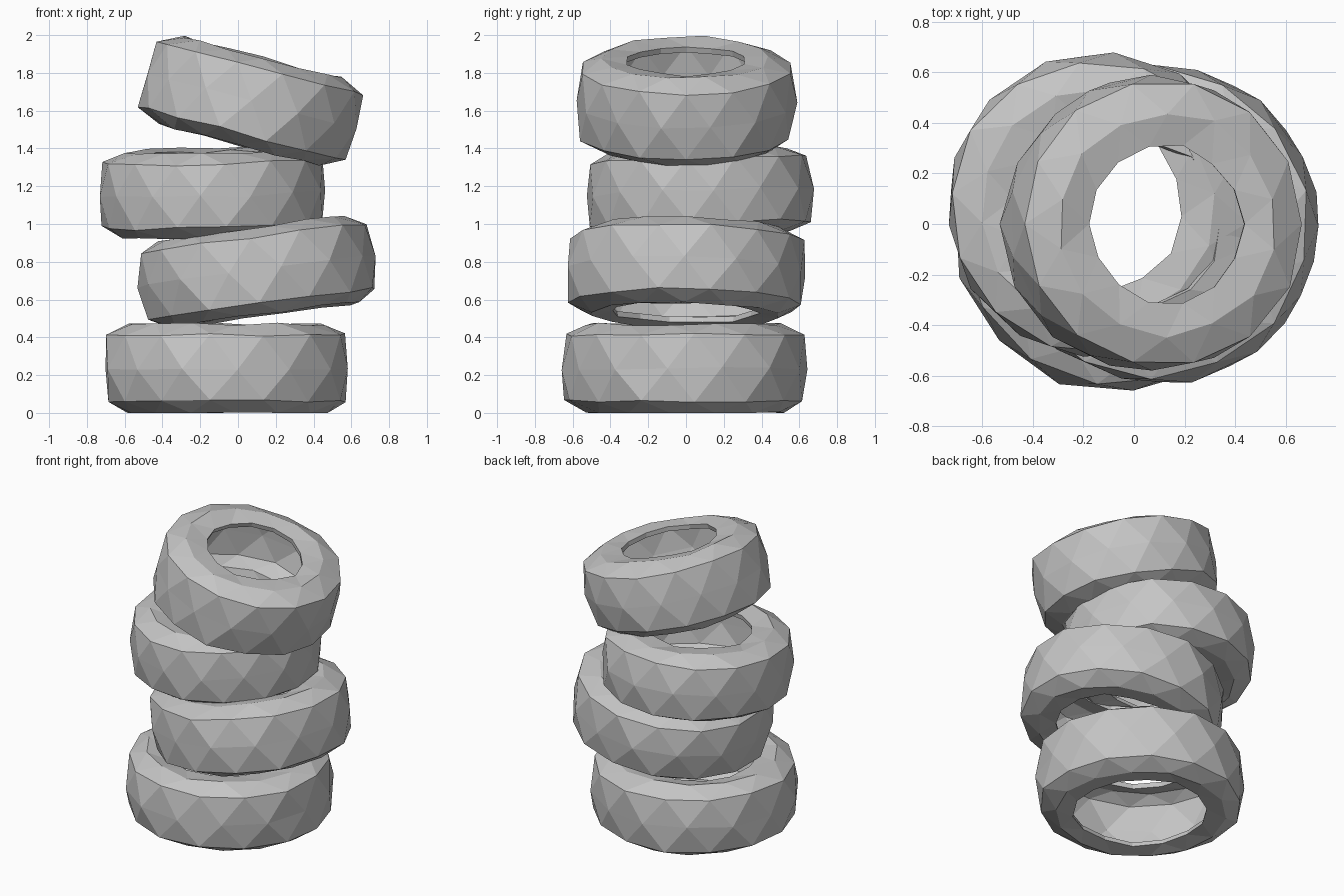
import bpy, bmesh, math, random
from mathutils import Matrix, Vector

if "Cube" in bpy.data.objects:
    bpy.data.objects.remove(bpy.data.objects["Cube"])

random.seed(4)
SIDES = 14

rubber = bpy.data.materials.new("grey rubber")
rubber.diffuse_color = (0.56, 0.56, 0.56, 1)
rubber.use_nodes = True
rubber.node_tree.nodes["Principled BSDF"].inputs["Base Color"].default_value = rubber.diffuse_color


def cross_section(low_rim, top_rim):
    """Thin-walled tyre section: (radius, height, stagger), outer skin then cavity."""
    low_mid, top_mid = (low_rim + 0.99) / 2, (top_rim + 0.99) / 2
    outer = [(low_rim, -0.93, 0), (low_mid, -1.0, 1), (0.975, -0.74, 0), (1.01, 0.0, 1),
             (0.975, 0.76, 0), (top_mid, 1.0, 1), (top_rim, 0.92, 0)]
    inner = [(top_rim + 0.01, 0.79, 0), (top_mid, 0.88, 1), (0.925, 0.70, 0), (0.96, 0.0, 1),
             (0.925, -0.68, 0), (low_mid, -0.88, 1), (low_rim + 0.01, -0.80, 0)]
    return outer + inner


def tyre(name, centre, radius, half, tilt_x, tilt_y, spin, low_rim, top_rim):
    bm = bmesh.new()
    place = (Matrix.Translation(centre)
             @ Matrix.Rotation(math.radians(tilt_y), 4, 'Y')
             @ Matrix.Rotation(math.radians(tilt_x), 4, 'X')
             @ Matrix.Rotation(math.radians(spin), 4, 'Z'))
    section = cross_section(low_rim, top_rim)
    # the same wobble is shared by the skin and the cavity behind it
    wobble = [[(random.uniform(-0.01, 0.01), random.uniform(-0.008, 0.008))
               for k in range(SIDES)] for i in range(7)]
    rings = []
    for i, (r, h, stagger) in enumerate(section):
        ring = []
        for k in range(SIDES):
            a = 2 * math.pi * (k + 0.5 * stagger) / SIDES
            dr, dz = wobble[min(i, 13 - i)][k]
            rr = radius * r + dr
            p = place @ Vector((rr * math.cos(a), rr * math.sin(a), half * h + dz))
            p.z = max(p.z, 0.0)
            ring.append(bm.verts.new(p))
        rings.append(ring)
    n = len(rings)
    for i in range(n):
        a, b = rings[i], rings[(i + 1) % n]
        sa, sb = section[i][2], section[(i + 1) % n][2]
        for k in range(SIDES):
            k1 = (k + 1) % SIDES
            if sa == sb:                                   # rim lip
                bm.faces.new((a[k], a[k1], b[k1], b[k]))
            elif sa < sb:                                  # faceted triangles
                bm.faces.new((a[k], a[k1], b[k]))
                bm.faces.new((a[k1], b[k1], b[k]))
            else:
                bm.faces.new((a[k], b[k1], b[k]))
                bm.faces.new((a[k], a[k1], b[k1]))
    bmesh.ops.recalc_face_normals(bm, faces=bm.faces)
    me = bpy.data.meshes.new(name)
    bm.to_mesh(me)
    bm.free()
    me.materials.append(rubber)
    ob = bpy.data.objects.new(name, me)
    bpy.context.collection.objects.link(ob)


# Stack of four tyres, bottom to top
tyre("bottom_tyre", (-0.06, -0.01, 0.235), 0.65, 0.235, 0, 0, 5, 0.64, 0.60)
tyre("second_tyre", (0.10, 0.0, 0.745), 0.63, 0.23, -1, -7.5, 12, 0.62, 0.58)
tyre("third_tyre", (-0.14, 0.07, 1.165), 0.60, 0.225, 2, -1.5, 20, 0.58, 0.56)
tyre("top_tyre", (0.07, 0.0, 1.65), 0.58, 0.24, 0, 14.5, 0, 0.56, 0.54)
